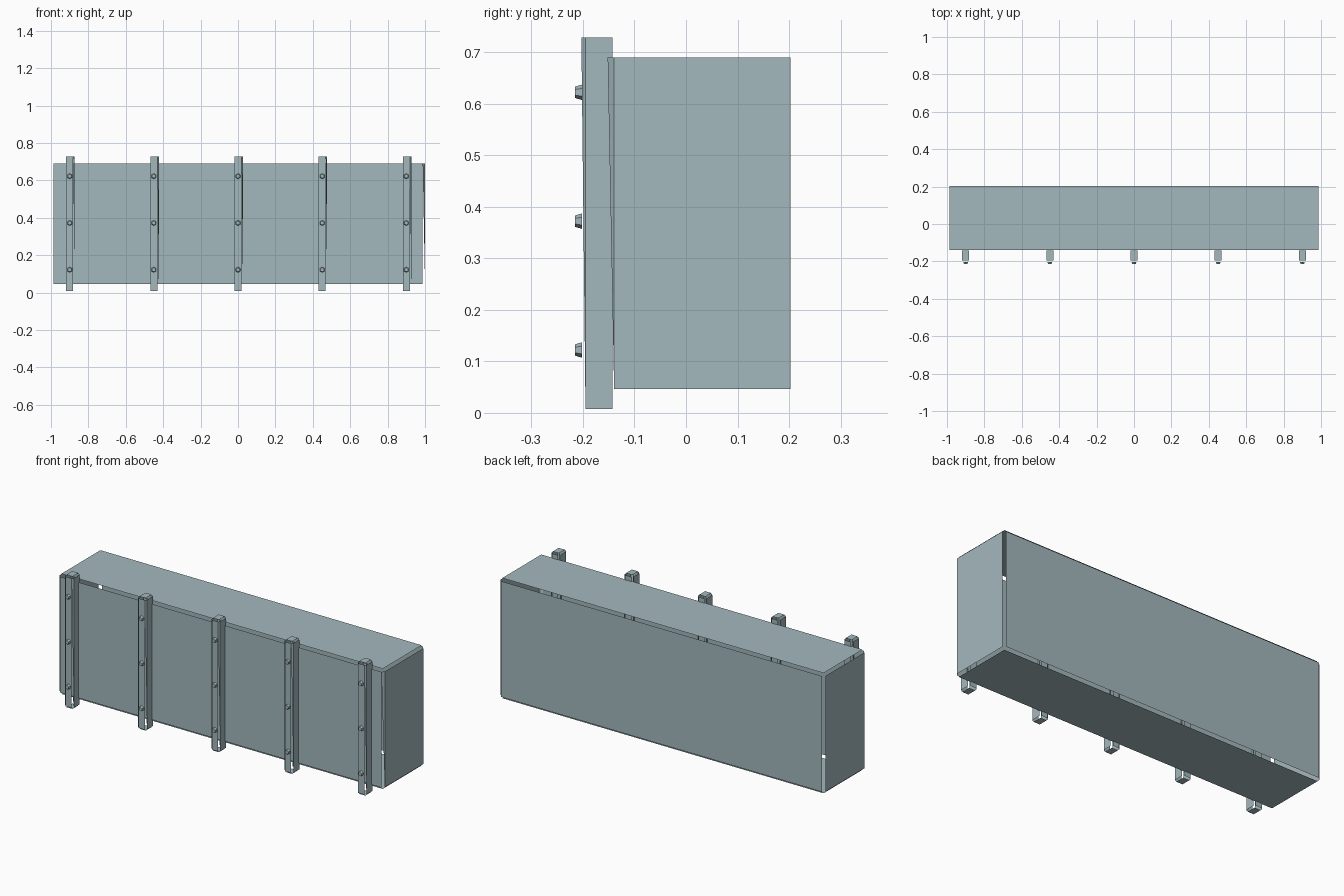
import bpy, bmesh
from mathutils import Vector
from math import pi

if "Cube" in bpy.data.objects:
    bpy.data.objects.remove(bpy.data.objects["Cube"])

steel = bpy.data.materials.new("grey_green_paint")
steel.diffuse_color = (0.37, 0.48, 0.51, 1)
steel.use_nodes = True
steel.node_tree.nodes["Principled BSDF"].inputs["Base Color"].default_value = steel.diffuse_color


def open_edged_box(name, lo, hi, c):
    """Six panels inset by c with open edges, plus a corner sliver at front right."""
    lo, hi = Vector(lo), Vector(hi)
    mid = (lo + hi) / 2
    bm = bmesh.new()

    def face(points):
        f = bm.faces.new([bm.verts.new(p) for p in points])
        f.normal_update()
        if f.normal.dot(f.calc_center_median() - mid) < 0:
            f.normal_flip()

    for axis in range(3):
        u, v = (axis + 1) % 3, (axis + 2) % 3
        for level in (lo[axis], hi[axis]):
            pts = []
            for su, sv in ((0, 0), (1, 0), (1, 1), (0, 1)):
                p = Vector()
                p[axis] = level
                p[u] = hi[u] - c if su else lo[u] + c
                p[v] = hi[v] - c if sv else lo[v] + c
                pts.append(p)
            face(pts)
    # half-filled chamfer on the front right upright edge
    face([(hi.x - c, lo.y, hi.z - c), (hi.x, lo.y + c, hi.z - c),
          (hi.x, lo.y + c, lo.z + c)])
    me = bpy.data.meshes.new(name)
    bm.to_mesh(me)
    bm.free()
    me.materials.append(steel)
    ob = bpy.data.objects.new(name, me)
    bpy.context.collection.objects.link(ob)
    return ob


# main barrier body
open_edged_box("barrier_body", (-1, -0.152, 0.034), (1, 0.215, 0.702), 0.0125)

# upright posts with three bolts each
for i in range(5):
    x = -0.9 + 0.45 * i
    open_edged_box(f"post_{i + 1}", (x - 0.027, -0.203, 0),
                   (x + 0.027, -0.135, 0.736), 0.008)
    for j, z in enumerate((0.122, 0.372, 0.622)):
        bpy.ops.mesh.primitive_cone_add(
            vertices=6, radius1=0.015, radius2=0.011, depth=0.013,
            location=(x, -0.2085, z), rotation=(pi / 2, 0, 0))
        bolt = bpy.context.object
        bolt.name = f"bolt_{i + 1}_{j + 1}"
        bolt.data.materials.append(steel)
